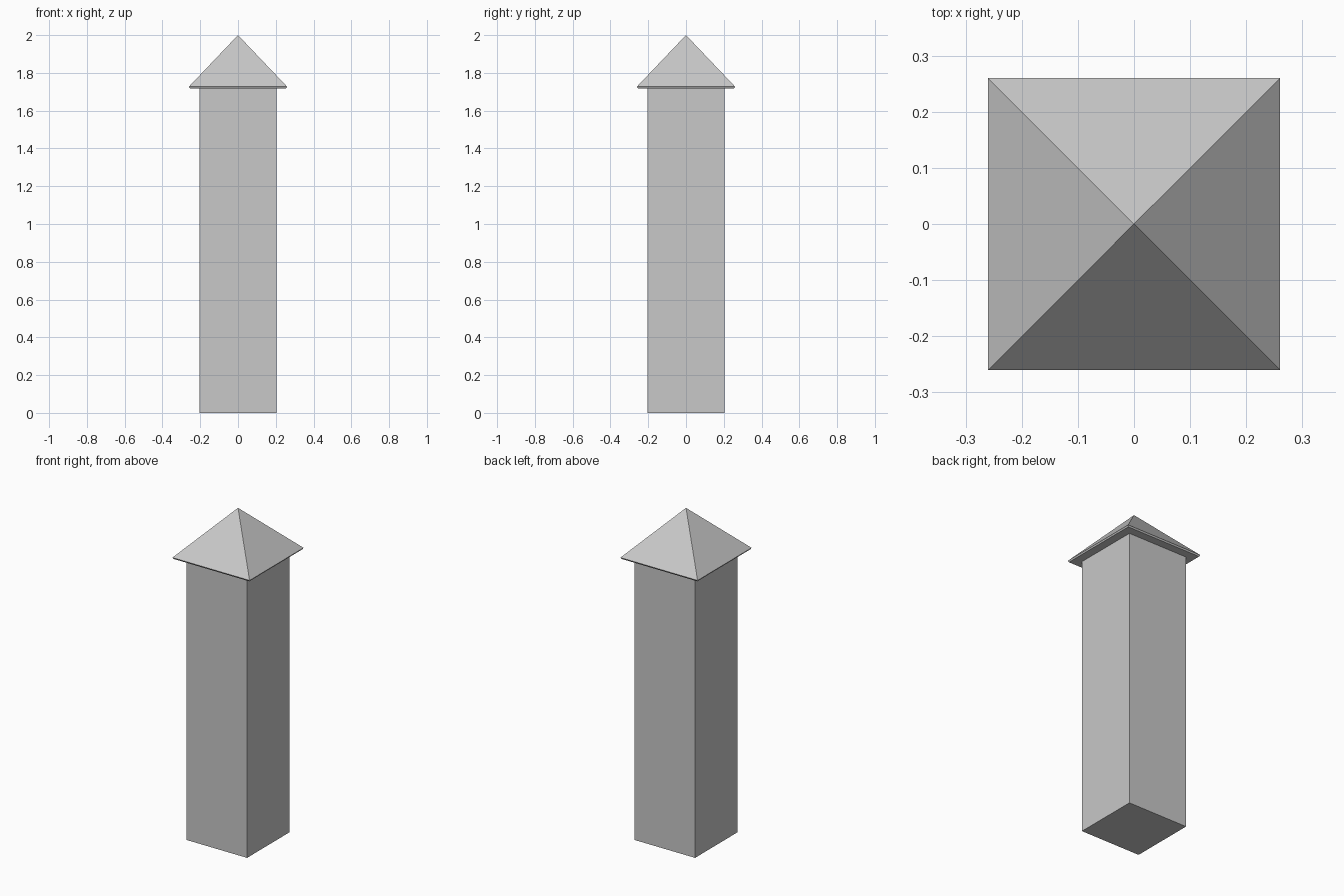
import bpy

cube = bpy.data.objects.get("Cube")
if cube:
    bpy.data.objects.remove(cube, do_unlink=True)

# Single stone grey
stone = bpy.data.materials.new("stone_grey")
stone.use_nodes = True
grey = (0.58, 0.58, 0.58, 1)
stone.diffuse_color = grey
stone.node_tree.nodes["Principled BSDF"].inputs["Base Color"].default_value = grey


def square_stack(name, levels):
    """Join square rings (half width, height); zero half width makes a point."""
    verts, faces, prev = [], [], None
    for half, z in levels:
        corners = [(-1, -1), (1, -1), (1, 1), (-1, 1)] if half else [(0, 0)]
        ring = list(range(len(verts), len(verts) + len(corners)))
        verts += [(x * half, y * half, z) for x, y in corners]
        if prev is None:
            faces.append(ring[::-1])
        else:
            for i in range(4):
                j = (i + 1) % 4
                if half:
                    faces.append((prev[i], prev[j], ring[j], ring[i]))
                else:
                    faces.append((prev[i], prev[j], ring[0]))
        prev = ring
    if len(prev) == 4:
        faces.append(prev)
    mesh = bpy.data.meshes.new(name)
    mesh.from_pydata(verts, [], faces)
    mesh.materials.append(stone)
    obj = bpy.data.objects.new(name, mesh)
    bpy.context.collection.objects.link(obj)
    return obj


# Square shaft
square_stack("tower_shaft", [(0.204, 0), (0.204, 1.72)])

# Pyramid roof with a thin undercut eave
square_stack("pyramid_roof", [(0.255, 1.718), (0.26, 1.727), (0, 2)])
